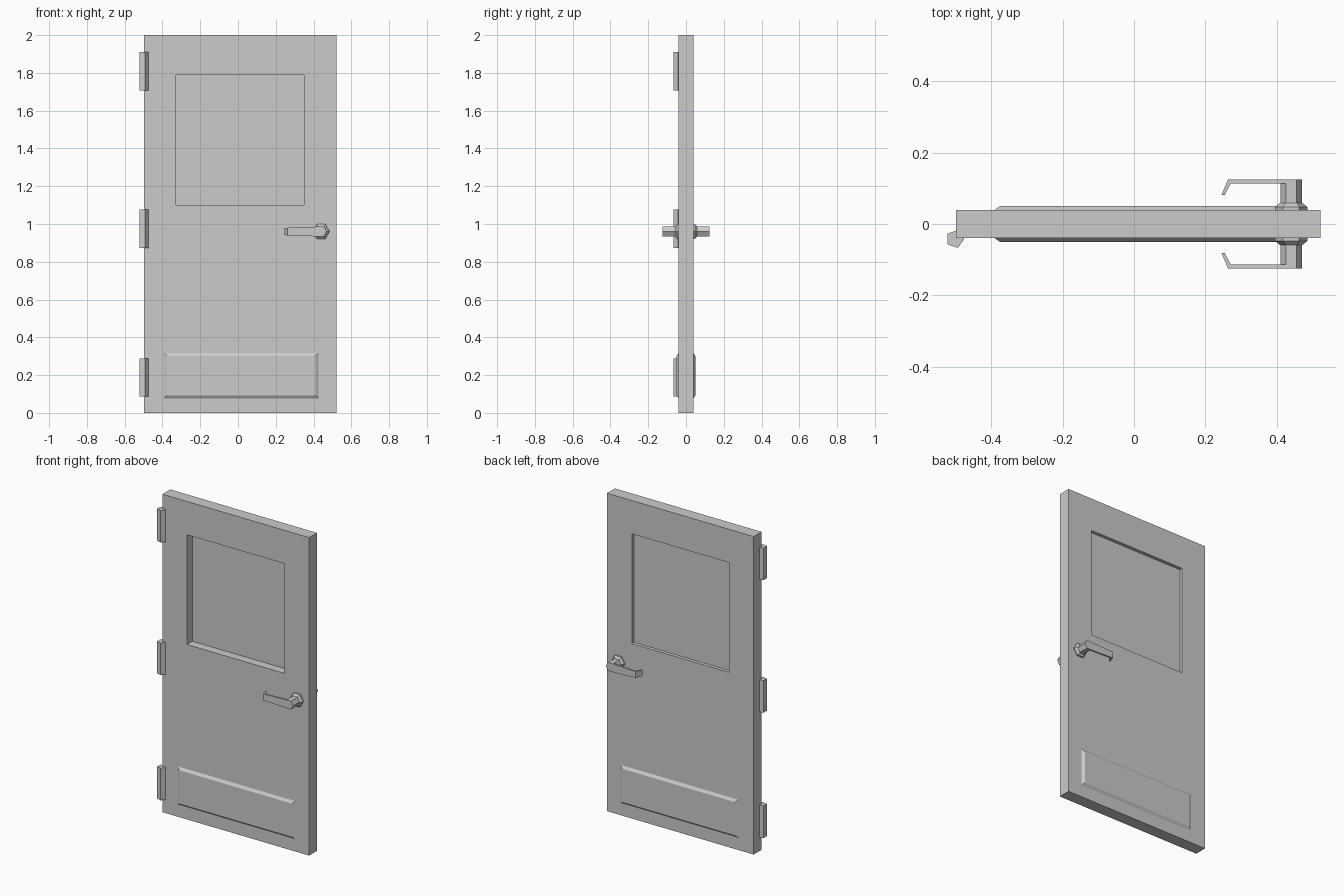
import bpy, bmesh
from math import cos, sin, tau

if "Cube" in bpy.data.objects:
    bpy.data.objects.remove(bpy.data.objects["Cube"])


def loft(name, rings, cyclic=False):
    """Join matching point rings with faces; cap the ends unless cyclic."""
    bm = bmesh.new()
    vs = [[bm.verts.new(p) for p in r] for r in rings]
    n = len(vs[0])
    pairs = list(zip(vs, vs[1:])) + ([(vs[-1], vs[0])] if cyclic else [])
    for a, b in pairs:
        for i in range(n):
            j = (i + 1) % n
            bm.faces.new((a[i], a[j], b[j], b[i]))
    if not cyclic:
        bm.faces.new(vs[0])
        bm.faces.new(vs[-1])
    bmesh.ops.recalc_face_normals(bm, faces=bm.faces)
    me = bpy.data.meshes.new(name)
    bm.to_mesh(me)
    bm.free()
    ob = bpy.data.objects.new(name, me)
    bpy.context.collection.objects.link(ob)
    return ob


def rect(x0, x1, z0, z1, y, inset=0):
    x0, x1, z0, z1 = x0 + inset, x1 - inset, z0 + inset, z1 - inset
    return [(x0, y, z0), (x1, y, z0), (x1, y, z1), (x0, y, z1)]


def hexagon(r, y):
    return [(HX + r * cos(i * tau / 6), y, HZ + r * sin(i * tau / 6)) for i in range(6)]


T = 0.039                 # half thickness of the door
HX, HZ = 0.44, 0.96       # handle axis
SLAB = (-0.498, 0.522, 0, 2)
WINDOW = (-0.328, 0.35, 1.10, 1.79)
PLATE = (-0.391, 0.426, 0.077, 0.317)

# Door slab with window opening
loft("door_slab", [rect(*SLAB, -T), rect(*SLAB, T),
                   rect(*WINDOW, T), rect(*WINDOW, -T)], cyclic=True)

# Window pane, set nearer the back
loft("window_pane", [rect(*WINDOW, 0.015), rect(*WINDOW, 0.018)])

# Pentagonal hinge barrels
for i, z in enumerate((0.187, 0.975, 1.809)):
    loft(f"hinge_{i + 1}", [[(-0.501 + 0.026 * cos(k * tau / 5),
                              -0.042 + 0.026 * sin(k * tau / 5), z + dz)
                             for k in range(5)] for dz in (-0.101, 0.101)])

# Kick plate and handle set on both faces
for side, s in (("front", -1), ("back", 1)):
    loft(f"kick_plate_{side}", [rect(*PLATE, s * (T - 0.002)), rect(*PLATE, s * T),
                                rect(*PLATE, s * 0.05, 0.016)])
    loft(f"rosette_{side}", [hexagon(0.045, s * (T - 0.002)), hexagon(0.045, s * 0.048),
                             hexagon(0.031, s * 0.059)])
    loft(f"spindle_{side}", [hexagon(0.03, s * 0.055), hexagon(0.03, s * 0.125)])
    # Lever stations: outer x, outer y, inner x, inner y, half height
    stations = [(0.425, 0.125, 0.425, 0.114, 0.026),
                (0.263, 0.125, 0.271, 0.114, 0.020),
                (0.245, 0.081, 0.254, 0.081, 0.019)]
    loft(f"lever_{side}", [[(ox, s * oy, HZ - h), (ox, s * oy, HZ + h),
                            (ix, s * iy, HZ + h), (ix, s * iy, HZ - h)]
                           for ox, oy, ix, iy, h in stations])
